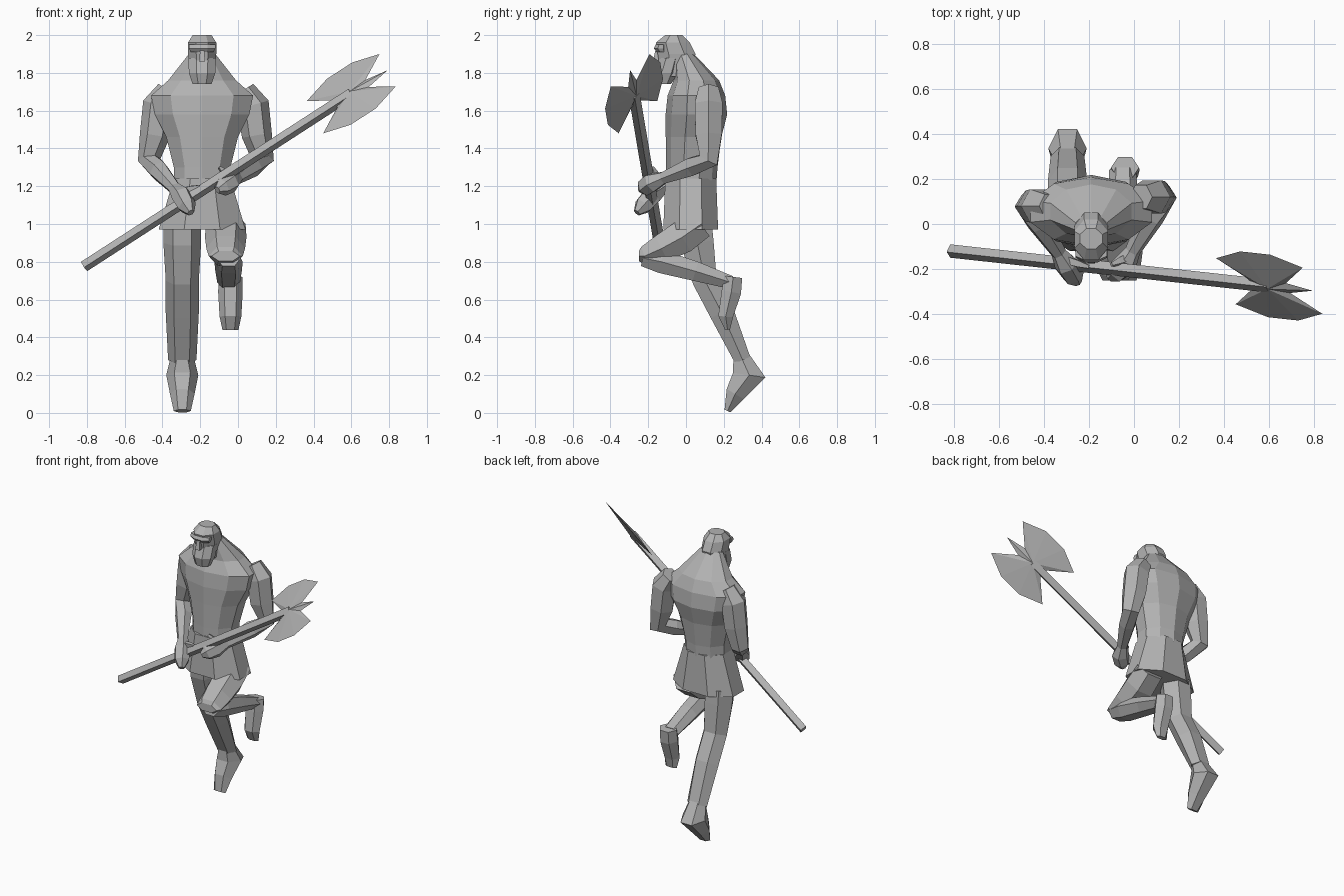
import bpy, bmesh, math
from mathutils import Vector

if "Cube" in bpy.data.objects:
    bpy.data.objects.remove(bpy.data.objects["Cube"], do_unlink=True)

stone = bpy.data.materials.new("stone grey")
stone.use_nodes = True
stone.diffuse_color = (.45, .45, .45, 1)
shader = stone.node_tree.nodes["Principled BSDF"]
shader.inputs["Base Color"].default_value = stone.diffuse_color

BODY_X = -.19  # the figure stands to the right of its weapon's middle


def finish(name, bm):
    """Turn a bmesh into a flat-shaded object."""
    bmesh.ops.recalc_face_normals(bm, faces=bm.faces)
    mesh = bpy.data.meshes.new(name)
    bm.to_mesh(mesh)
    bm.free()
    mesh.materials.append(stone)
    obj = bpy.data.objects.new(name, mesh)
    bpy.context.collection.objects.link(obj)


def ring(centre, across, along, sides, turn):
    """Points around an ellipse spanned by two half axes."""
    angles = [math.tau * (i + turn) / sides for i in range(sides)]
    return [centre + across * math.cos(a) + along * math.sin(a) for a in angles]


def loft(name, rings):
    """Skin a list of point rings and cap both ends."""
    bm = bmesh.new()
    loops = [[bm.verts.new(point) for point in points] for points in rings]
    for low, high in zip(loops, loops[1:]):
        for i in range(len(low)):
            bm.faces.new((low[i - 1], low[i], high[i], high[i - 1]))
    bm.faces.new(loops[0])
    bm.faces.new(loops[-1])
    finish(name, bm)


def stack(name, levels, sides=8):
    """Level rings from (height, half width, front y, back y), flat side forward."""
    fill = 1 / math.cos(math.pi / sides)
    rings = []
    for height, half, front, back in levels:
        centre = Vector((BODY_X, (front + back) / 2, height))
        across = Vector((half * fill, 0, 0))
        along = Vector((0, (back - front) / 2 * fill, 0))
        rings.append(ring(centre, across, along, sides, turn=.5))
    loft(name, rings)


def limb(name, points, widths, depths, sides=6):
    """Rings square to a bent path, widths measured sideways."""
    rings = []
    last = len(points) - 1
    for i, (point, width, depth) in enumerate(zip(points, widths, depths)):
        heading = (points[min(i + 1, last)] - points[max(i - 1, 0)]).normalized()
        sideways = Vector((1, 0, 0))
        sideways = (sideways - heading * sideways.dot(heading)).normalized()
        rings.append(ring(point, sideways * width, heading.cross(sideways) * depth, sides, turn=0))
    loft(name, rings)


def leg_part(name, x, width, path):
    """A limb in one upright plane from (y, z, half depth)."""
    points = [Vector((x, y, z)) for y, z, depth in path]
    depths = [depth for y, z, depth in path]
    widths = [(width + depth) / 2 for depth in depths]
    limb(name, points, widths, depths)


def arm(label, side, hand, fingertip, thumb_tip):
    """Upper arm hanging from the shoulder, forearm reaching to the shaft."""
    shoulder_x = BODY_X + .02
    y = .1 + side * .02
    collar = Vector((shoulder_x + side * .2, y, 1.71))
    deltoid = Vector((shoulder_x + side * .25, y, 1.63))
    biceps = Vector((shoulder_x + side * .27, y, 1.47))
    elbow = Vector((shoulder_x + side * .3, y, 1.34))
    forearm = elbow.lerp(hand, .3)
    wrist = elbow.lerp(hand, .8)
    girth = [.06, .085, .08, .06, .055, .035]
    limb(label + "_arm", [collar, deltoid, biceps, elbow, forearm, wrist], girth, girth)

    # Hand: palm, knuckles and closed fingers, with a thumb over the shaft
    knuckles = hand.lerp(fingertip, .6)
    girth = [.035, .055, .05, .02]
    limb(label + "_hand", [wrist, hand, knuckles, fingertip], girth, girth)
    girth = [.025, .02, .01]
    base = wrist.lerp(hand, .5)
    limb(label + "_thumb", [base, base.lerp(thumb_tip, .6), thumb_tip], girth, girth, sides=4)


# Torso with broad back and sloping shoulders
stack("torso", [
    (1.15, .15, -.1, .15),
    (1.3, .15, -.1, .16),
    (1.46, .19, -.1, .18),
    (1.58, .25, -.1, .21),
    (1.68, .27, -.09, .2),
    (1.76, .18, -.06, .17),
    (1.9, .07, -.06, .04),
], sides=10)

# Flared skirt
stack("skirt", [
    (.97, .23, -.12, .17),
    (1.24, .15, -.11, .16),
])

# Head, beard and face
stack("head", [
    (1.78, .06, -.13, .03),
    (1.9, .075, -.15, .05),
    (1.96, .075, -.16, .02),
    (2, .05, -.11, -.02),
])
stack("beard", [
    (1.74, .05, -.15, -.08),
    (1.8, .07, -.165, -.04),
    (1.88, .073, -.14, -.02),
])
stack("nose", [(1.86, .016, -.175, -.1), (1.93, .01, -.16, -.1)], sides=4)
stack("brow", [(1.91, .06, -.155, -.1), (1.93, .07, -.17, -.1), (1.95, .07, -.16, -.1)])

# Arms
arm("right", side=-1, hand=Vector((-.3, -.18, 1.15)),
    fingertip=Vector((-.25, -.26, 1.06)), thumb_tip=Vector((-.2, -.19, 1.2)))
arm("left", side=1, hand=Vector((-.04, -.18, 1.22)),
    fingertip=Vector((-.11, -.24, 1.18)), thumb_tip=Vector((-.1, -.18, 1.3)))

# Standing right leg with raised heel
leg_part("right_leg", x=-.295, width=.1, path=[
    (.05, 1, .1), (.06, .9, .1), (.1, .7, .075), (.19, .53, .075), (.3, .28, .05)])
leg_part("right_foot", x=-.295, width=.07, path=[
    (.29, .3, .05), (.335, .2, .1), (.26, .1, .06), (.22, .01, .02)])

# Lifted left leg, bent at the knee
leg_part("left_thigh", x=-.065, width=.12, path=[
    (.08, 1, .09), (-.02, .93, .1), (-.13, .87, .085), (-.22, .83, .06), (-.25, .83, .03)])
leg_part("left_shin", x=-.05, width=.08, path=[
    (-.23, .82, .05), (-.13, .8, .07), (.05, .75, .06), (.24, .69, .04)])
leg_part("left_foot", x=-.04, width=.07, path=[
    (.25, .72, .055), (.24, .64, .06), (.21, .51, .045), (.22, .44, .015)])

# Polearm: square shaft set edge forward
butt = Vector((-.815, -.12, .775))
socket = Vector((.6, -.275, 1.69))
limb("axe_shaft", [butt, socket], [.03, .03], [.03, .03], sides=4)

# Twin blades and spike: one quarter outline mirrored along and across the shaft
forward = (socket - butt).normalized()
outward = Vector((-.31, .73, .61))
quarter = [(.1, .03), (.23, .14), (.08, .2)]
upper = quarter + [(-a, b) for a, b in reversed(quarter)]
outline = upper + [(a, -b) for a, b in reversed(upper)] + [(.23, 0)]

bm = bmesh.new()
rim = [bm.verts.new(socket + forward * a + outward * b) for a, b in outline]
bulge = forward.cross(outward) * .02
for apex in (socket + bulge, socket - bulge):
    tip = bm.verts.new(apex)
    for i in range(len(rim)):
        bm.faces.new((rim[i - 1], rim[i], tip))
finish("axe_blades", bm)
